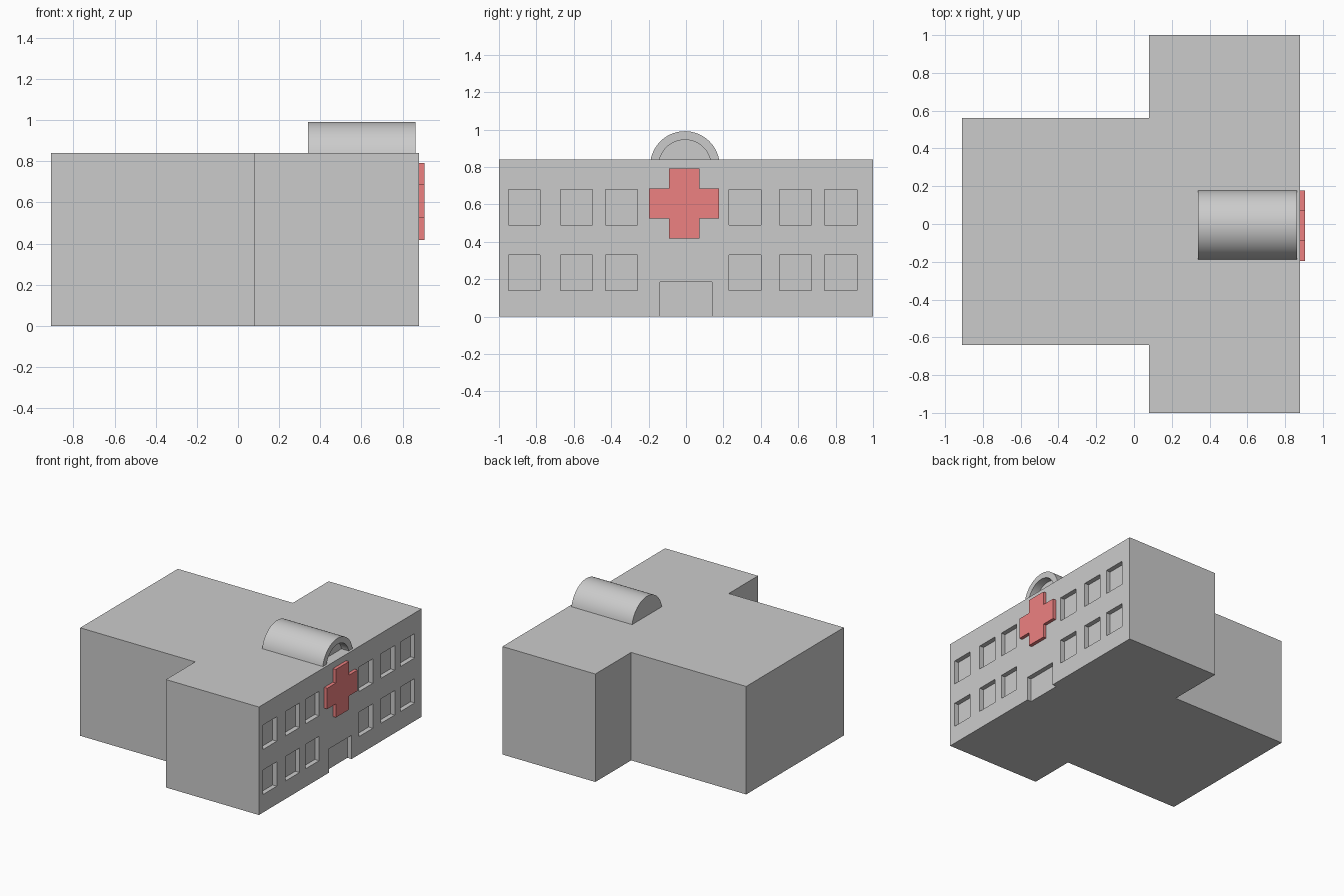
import bpy, bmesh, math

if "Cube" in bpy.data.objects:
    bpy.data.objects.remove(bpy.data.objects["Cube"])

H = 0.84          # roof height
FACE = 0.88       # x of the windowed facade
DEPTH = 0.04      # recess depth of windows and door


def make_object(name, bm, mat=None):
    bmesh.ops.recalc_face_normals(bm, faces=bm.faces)
    me = bpy.data.meshes.new(name)
    bm.to_mesh(me)
    bm.free()
    ob = bpy.data.objects.new(name, me)
    bpy.context.collection.objects.link(ob)
    if mat:
        me.materials.append(mat)
    return ob


def extrude_profile(bm, points, offset):
    face = bm.faces.new([bm.verts.new(p) for p in points])
    res = bmesh.ops.extrude_face_region(bm, geom=[face], use_keep_orig=True)
    verts = [g for g in res["geom"] if isinstance(g, bmesh.types.BMVert)]
    bmesh.ops.translate(bm, verts=verts, vec=offset)


def slab(bm, y0, y1, z0, z1, x0, x1):
    extrude_profile(bm, [(x0, y0, z0), (x0, y1, z0), (x0, y1, z1), (x0, y0, z1)], (x1 - x0, 0, 0))


def material(name, colour):
    m = bpy.data.materials.new(name)
    m.diffuse_color = (*colour, 1)
    m.use_nodes = True
    m.node_tree.nodes["Principled BSDF"].inputs["Base Color"].default_value = m.diffuse_color
    return m


red = material("red", (0.85, 0.22, 0.22))
pale = material("pale_grey", (0.92, 0.92, 0.92))

# T-shaped building block
bm = bmesh.new()
plan = [(-0.91, -0.64), (0.08, -0.64), (0.08, -1), (FACE, -1),
        (FACE, 1), (0.08, 1), (0.08, 0.56), (-0.91, 0.56)]
extrude_profile(bm, [(x, y, 0) for x, y in plan], (0, 0, H))
building = make_object("building", bm)

# Openings: two rows of six windows
columns = [(-0.95, -0.78), (-0.67, -0.50), (-0.43, -0.26),
           (0.23, 0.40), (0.50, 0.67), (0.74, 0.915)]
rows = [(0.14, 0.33), (0.49, 0.68)]
windows = [(y0, y1, z0, z1) for y0, y1 in columns for z0, z1 in rows]
door = (-0.14, 0.14, 0.0, 0.185)

# Cutter for the recesses
bm = bmesh.new()
for w in windows:
    slab(bm, *w, FACE - DEPTH, FACE + 0.1)
slab(bm, door[0], door[1], -0.1, door[3], FACE - DEPTH, FACE + 0.1)
cutter = make_object("opening_cutter", bm)
cutter.hide_render = True
cutter.hide_set(True)
cutter.display_type = 'WIRE'
mod = building.modifiers.new("openings", 'BOOLEAN')
mod.object = cutter
mod.operation = 'DIFFERENCE'
mod.solver = 'EXACT'

# Panes and door leaf at the back of the recesses
bm = bmesh.new()
for w in windows:
    slab(bm, *w, FACE - DEPTH, FACE - DEPTH + 0.004)
make_object("window_panes", bm, pale)
bm = bmesh.new()
slab(bm, *door, FACE - DEPTH, FACE - DEPTH + 0.004)
make_object("door", bm, pale)

# Red cross on the facade
cy, cz, a, b = -0.01, 0.605, 0.187, 0.081
outline = [(-b, -a), (b, -a), (b, -b), (a, -b), (a, b), (b, b),
           (b, a), (-b, a), (-b, b), (-a, b), (-a, -b), (-b, -b)]
bm = bmesh.new()
extrude_profile(bm, [(FACE, cy + y, cz + z) for y, z in outline], (0.026, 0, 0))
make_object("cross_sign", bm, red)

# Barrel-vaulted roof light, open at the front
AXIS_Y, AXIS_Z, SEG = -0.006, 0.805, 32


def arc(bm, x, r):
    start = math.asin((H - AXIS_Z) / r)
    verts = []
    for i in range(SEG + 1):
        t = start + (math.pi - 2 * start) * i / SEG
        verts.append(bm.verts.new((x, AXIS_Y + r * math.cos(t), AXIS_Z + r * math.sin(t))))
    return verts


bm = bmesh.new()
loops = [arc(bm, 0.34, 0.186), arc(bm, 0.862, 0.186), arc(bm, 0.862, 0.14), arc(bm, 0.80, 0.14)]
for p, q in zip(loops, loops[1:]):
    for i in range(SEG):
        bm.faces.new((p[i], p[i + 1], q[i + 1], q[i]))
bm.faces.new(loops[0])
inner = bm.faces.new(loops[3])
inner.material_index = 1
vault = make_object("roof_vault", bm)
vault.data.materials.append(None)
vault.data.materials.append(pale)
inner_index = len(vault.data.polygons) - 1
vault.data.polygons[inner_index].material_index = 1
bpy.ops.object.select_all(action='DESELECT')
vault.select_set(True)
bpy.context.view_layer.objects.active = vault
bpy.ops.object.shade_smooth_by_angle(angle=math.radians(30))
